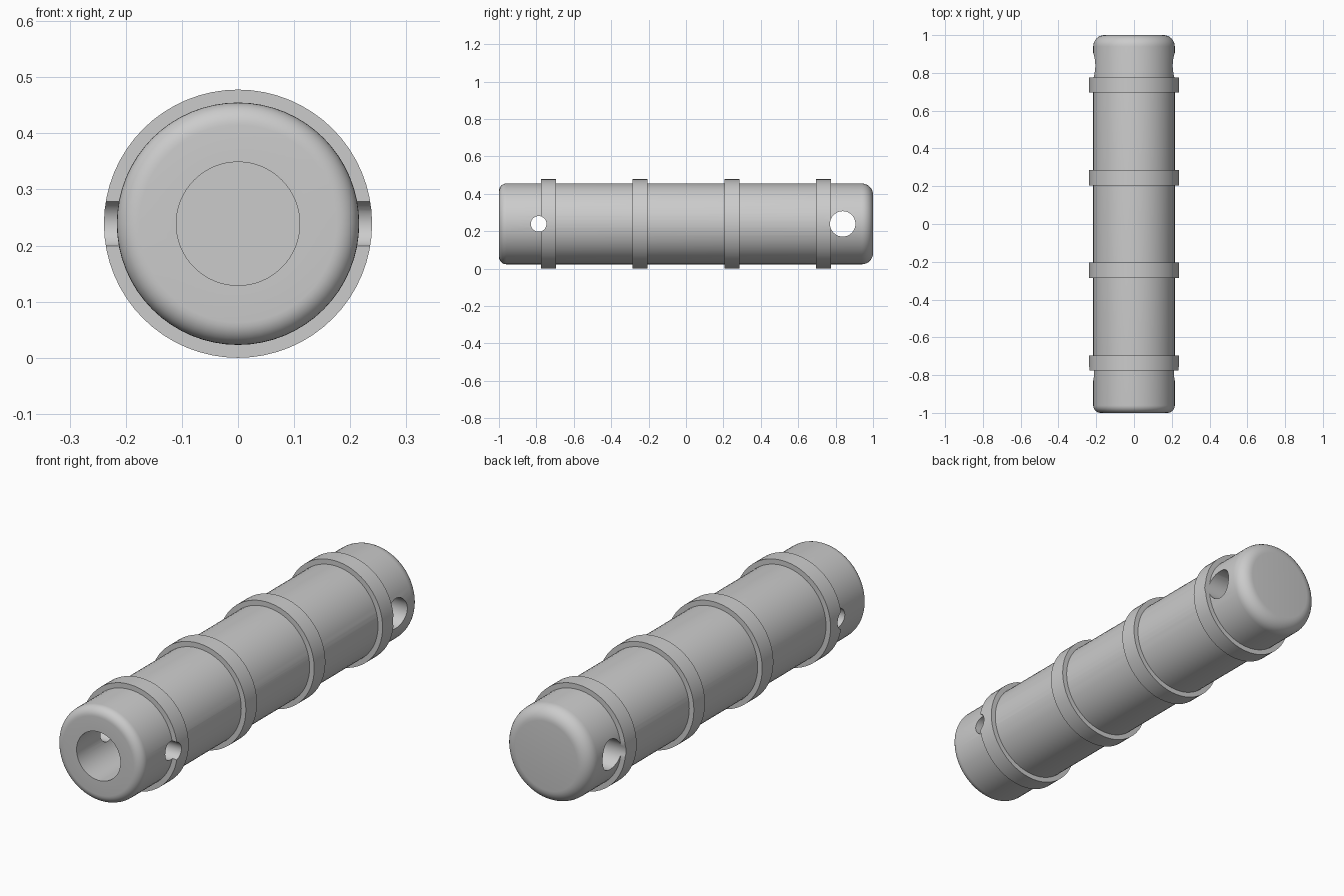
import bpy, bmesh
from math import sin, cos, pi, radians

if "Cube" in bpy.data.objects:
    bpy.data.objects.remove(bpy.data.objects["Cube"])

CZ = 0.239          # height of the long axis
R = 0.216           # body radius
SEG = 64


def lathe(name, profile, closed=False):
    """Spin (radius, y) points around the long axis."""
    bm = bmesh.new()
    rows = []
    for r, y in profile:
        if r == 0:
            rows.append([bm.verts.new((0, y, CZ))] * SEG)
        else:
            rows.append([bm.verts.new((r * cos(2 * pi * i / SEG), y,
                                       CZ + r * sin(2 * pi * i / SEG))) for i in range(SEG)])
    pairs = list(zip(rows, rows[1:])) + ([(rows[-1], rows[0])] if closed else [])
    for a, b in pairs:
        for i in range(SEG):
            j = (i + 1) % SEG
            bm.faces.new(list(dict.fromkeys((a[i], a[j], b[j], b[i]))))
    bmesh.ops.recalc_face_normals(bm, faces=bm.faces[:])
    mesh = bpy.data.meshes.new(name)
    bm.to_mesh(mesh)
    bm.free()
    ob = bpy.data.objects.new(name, mesh)
    bpy.context.collection.objects.link(ob)
    return ob


def rounded(y_end, side, fillet, steps=8):
    """Fillet points from the end face to the side wall."""
    return [(R - fillet + fillet * sin(a), y_end - side * fillet * (1 - cos(a)))
            for a in (pi / 2 * k / steps for k in range(steps + 1))]


def hole_cutter(name, y, radius):
    bpy.ops.mesh.primitive_cylinder_add(vertices=32, radius=radius, depth=0.7,
                                        location=(0, y, CZ), rotation=(0, pi / 2, 0))
    ob = bpy.context.object
    ob.name = name
    ob.hide_render = True
    return ob


# Body with rounded ends and a blind socket in the front
bore_end = 0.1
body = lathe("grip_body", [(0, bore_end), (0.11, bore_end), (0.11, -1.0)]
             + rounded(-1.0, -1, 0.04)
             + rounded(1.0, 1, 0.06)[::-1] + [(0, 1.0)])

# Raised bands
bands = []
for n, y in enumerate((-0.735, -0.245, 0.245, 0.735)):
    bands.append(lathe(f"band_{n + 1}", [(0.2, y - 0.04), (0.239, y - 0.04),
                                         (0.239, y + 0.04), (0.2, y + 0.04)], closed=True))

# Cross holes: pin hole at the front, cord hole at the back
pin = hole_cutter("pin_hole_cutter", -0.788, 0.042)
cord = hole_cutter("cord_hole_cutter", 0.838, 0.068)
for ob, cutter in ((body, pin), (body, cord), (bands[0], pin), (bands[3], cord)):
    mod = ob.modifiers.new("hole", 'BOOLEAN')
    mod.operation = 'DIFFERENCE'
    mod.solver = 'EXACT'
    mod.object = cutter

# Bake the cuts, then shade smooth
parts = [body] + bands
for ob in parts:
    bpy.ops.object.select_all(action='DESELECT')
    ob.select_set(True)
    bpy.context.view_layer.objects.active = ob
    for mod in list(ob.modifiers):
        bpy.ops.object.modifier_apply(modifier=mod.name)
    bpy.ops.object.shade_smooth_by_angle(angle=radians(35))
for cutter in (pin, cord):
    bpy.data.objects.remove(cutter)
